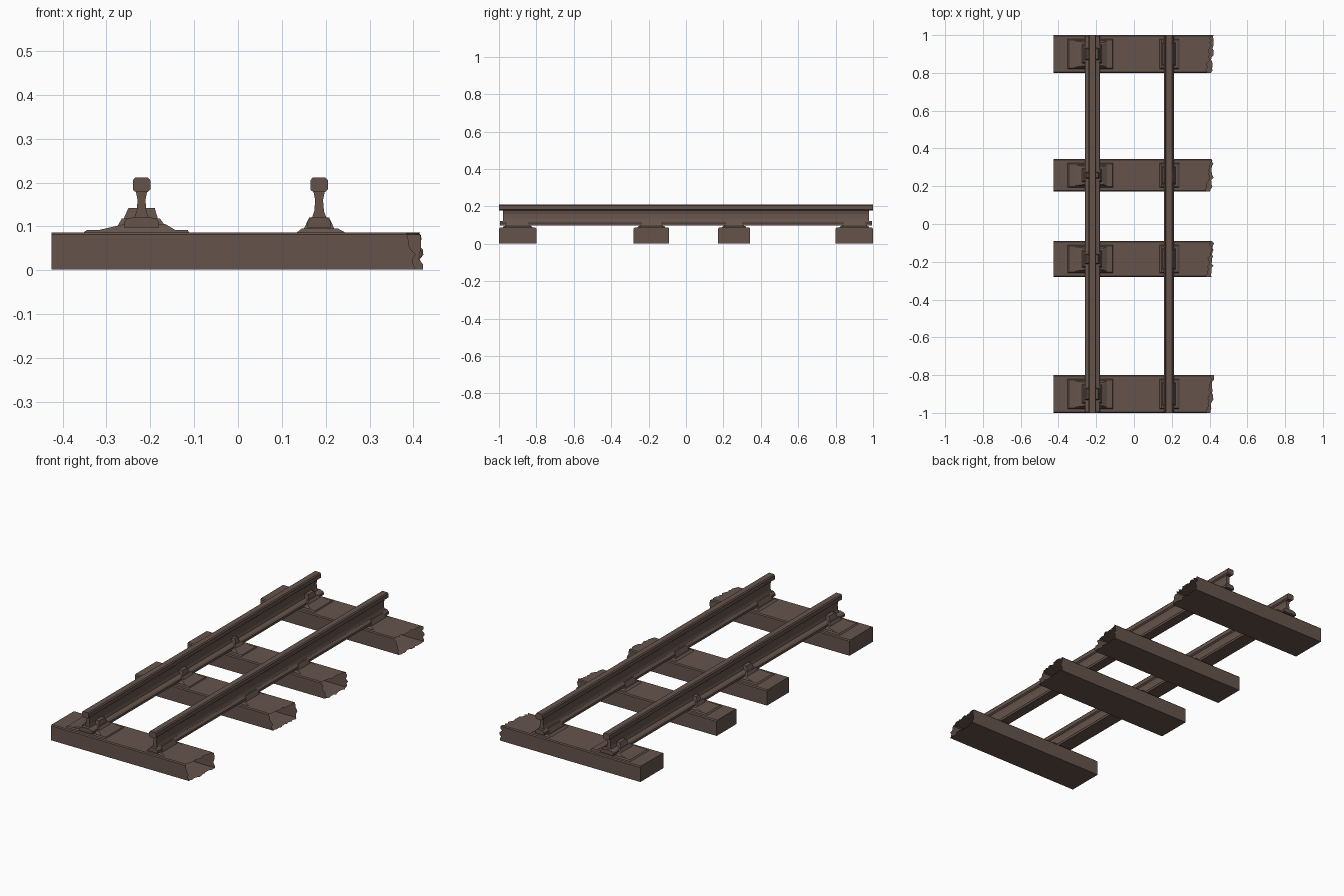
import bpy, bmesh, math, random

if "Cube" in bpy.data.objects:
    bpy.data.objects.remove(bpy.data.objects["Cube"])
random.seed(4)

brown = bpy.data.materials.new("weathered brown")
brown.diffuse_color = (0.13, 0.088, 0.071, 1)
brown.use_nodes = True
brown.node_tree.nodes["Principled BSDF"].inputs["Base Color"].default_value = brown.diffuse_color


def finish(name, bm):
    bmesh.ops.recalc_face_normals(bm, faces=bm.faces[:])
    me = bpy.data.meshes.new(name)
    bm.to_mesh(me)
    bm.free()
    me.materials.append(brown)
    ob = bpy.data.objects.new(name, me)
    bpy.context.collection.objects.link(ob)
    return ob


def prism(bm, pts, y0, y1):
    """Extrude an (x, z) outline along y."""
    a = [bm.verts.new((x, y0, z)) for x, z in pts]
    b = [bm.verts.new((x, y1, z)) for x, z in pts]
    n = len(pts)
    for i in range(n):
        j = (i + 1) % n
        bm.faces.new((a[i], a[j], b[j], b[i]))
    bm.faces.new(a)
    bm.faces.new(b[::-1])


def frustum(bm, low, high, z0, z1):
    """Block with sloped sides; low and high are (x0, x1, y0, y1)."""
    rings = []
    for (x0, x1, y0, y1), z in ((low, z0), (high, z1)):
        rings.append([bm.verts.new(p) for p in
                      ((x0, y0, z), (x1, y0, z), (x1, y1, z), (x0, y1, z))])
    a, b = rings
    for i in range(4):
        j = (i + 1) % 4
        bm.faces.new((a[i], a[j], b[j], b[i]))
    bm.faces.new(a[::-1])
    bm.faces.new(b)


def sym(cx, half):
    """Mirror a half outline of (offset, z) about x = cx."""
    return [(cx + o, z) for o, z in half] + [(cx - o, z) for o, z in reversed(half)]


# Sleepers: hollow beams, closed on the left, torn open on the right
def sleeper(name, y0, y1):
    z1, c = 0.086, 0.005
    corners = [(y0, 0.002), (y1, 0.002), (y1, z1 - c), (y1 - c, z1),
               (y0 + c, z1), (y0, z1 - c)]
    loop = []
    for (ya, za), (yb, zb) in zip(corners, corners[1:] + corners[:1]):
        n = max(1, round(math.hypot(yb - ya, zb - za) / 0.012))
        loop += [(ya + (yb - ya) * i / n, za + (zb - za) * i / n) for i in range(n)]
    bm = bmesh.new()
    left, right = [], []
    for i, (y, z) in enumerate(loop):
        near = (y1 - y) / (y1 - y0) * 0.5 + z / z1 * 0.5   # upper front is torn further back
        x = 0.418 - 0.035 * near ** 2 + random.uniform(-0.007, 0.007)
        left.append(bm.verts.new((-0.425, y, z)))
        right.append(bm.verts.new((min(x, 0.425), y, z)))
    n = len(loop)
    for i in range(n):
        j = (i + 1) % n
        bm.faces.new((left[i], left[j], right[j], right[i]))
    bm.faces.new(left[::-1])
    return finish(name, bm)


spans = [(-1, -0.80), (-0.28, -0.09), (0.172, 0.343), (0.80, 1)]
for k, (y0, y1) in enumerate(spans):
    sleeper(f"sleeper_{k + 1}", y0, y1)


# Rails: rounded head, waisted web set in from the ends, sloped foot
def rail(name, cx, foot):
    bm = bmesh.new()
    prism(bm, sym(cx, [(0.013, 0.178), (0.020, 0.184), (0.020, 0.205), (0.015, 0.211)]), -1, 1)
    prism(bm, sym(cx, [(0.017, 0.118), (0.011, 0.135), (0.009, 0.160), (0.013, 0.180)]), -0.978, 0.978)
    prism(bm, sym(cx, [(foot, 0.098), (foot, 0.110), (foot - 0.006, 0.117), (0.016, 0.122)]), -0.995, 0.995)
    return finish(name, bm)


rail("left_rail", -0.22, 0.040)
rail("right_rail", 0.185, 0.027)

# Chairs: worn base plates with clamps holding the rail feet
for k, (y0, y1) in enumerate(spans):
    ya, yb = y0 + 0.018, y1 - 0.018
    bm = bmesh.new()
    frustum(bm, (-0.355, -0.11, ya, yb), (-0.345, -0.115, ya + 0.008, yb - 0.008), 0.083, 0.092)
    frustum(bm, (-0.325, -0.14, ya + 0.01, yb - 0.01), (-0.26, -0.165, ya + 0.02, yb - 0.02), 0.09, 0.105)
    frustum(bm, (-0.275, -0.165, ya + 0.03, yb - 0.03), (-0.265, -0.178, ya + 0.04, yb - 0.04), 0.10, 0.118)
    frustum(bm, (-0.262, -0.182, ya + 0.05, yb - 0.05), (-0.25, -0.19, ya + 0.055, yb - 0.055), 0.115, 0.142)
    finish(f"left_chair_{k + 1}", bm)
    bm = bmesh.new()
    frustum(bm, (0.13, 0.25, ya, yb), (0.145, 0.228, ya + 0.008, yb - 0.008), 0.083, 0.095)
    frustum(bm, (0.15, 0.22, ya + 0.02, yb - 0.02), (0.162, 0.208, ya + 0.03, yb - 0.03), 0.094, 0.12)
    finish(f"right_chair_{k + 1}", bm)
